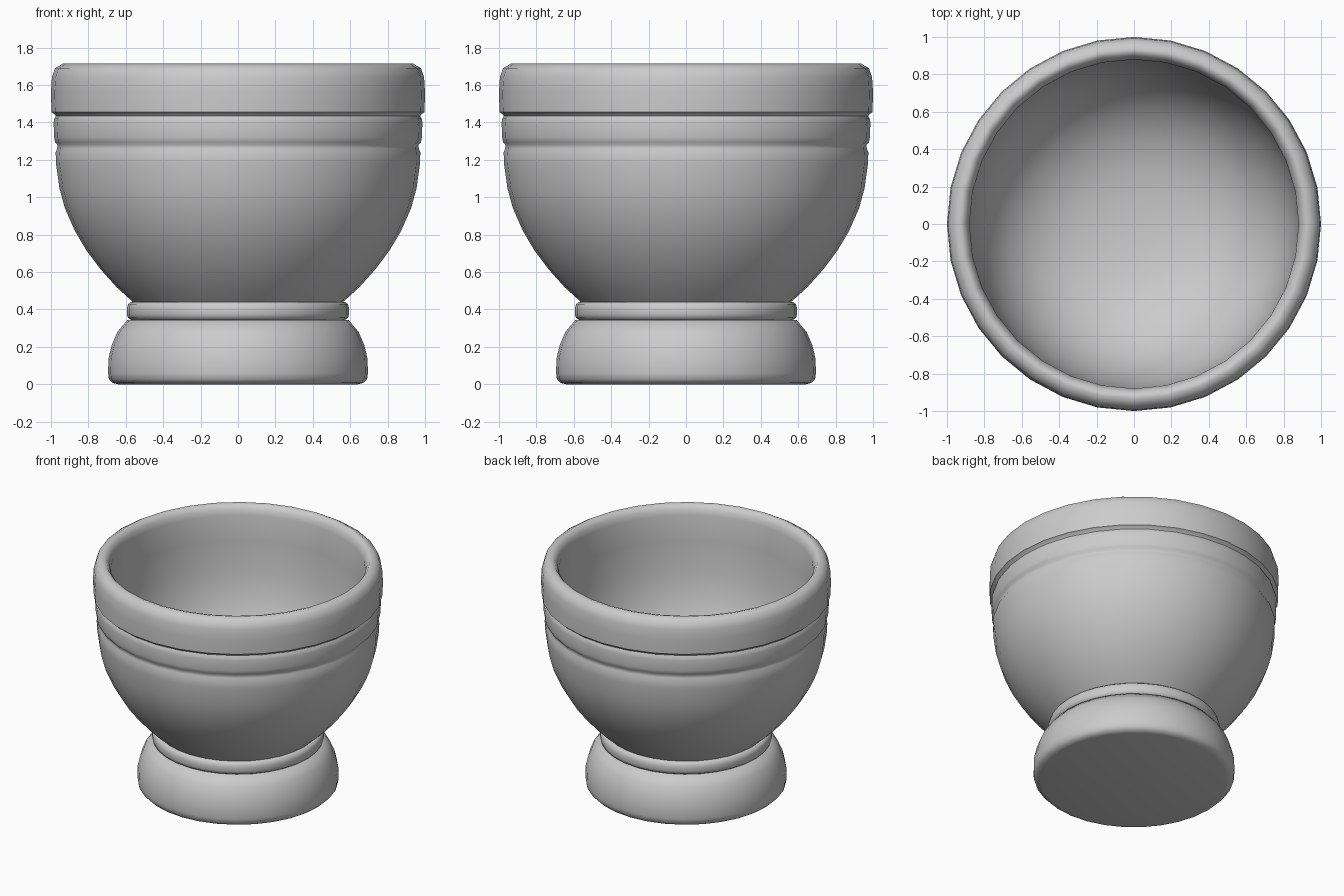
import bpy, bmesh, math

SEGMENTS = 32

# Profile (radius, height) from under the foot, up the outside, over the rim, down the inside
foot = [(0, 0), (0.64, 0), (0.67, 0.007), (0.69, 0.028), (0.695, 0.06), (0.692, 0.14),
        (0.675, 0.21), (0.645, 0.28), (0.59, 0.345), (0.572, 0.345)]
collar = [(0.588, 0.355), (0.594, 0.375), (0.594, 0.405), (0.588, 0.428), (0.572, 0.44)]
body = [(0.562, 0.44), (0.65, 0.52), (0.735, 0.615), (0.81, 0.715), (0.872, 0.82),
        (0.925, 0.94), (0.955, 1.05), (0.973, 1.18), (0.975, 1.24)]
band = [(0.967, 1.26), (0.965, 1.28), (0.978, 1.295), (0.983, 1.32), (0.986, 1.40),
        (0.982, 1.42), (0.974, 1.435), (0.982, 1.445)]
rim = [(0.997, 1.455), (1.0, 1.56), (0.995, 1.64), (0.978, 1.69), (0.935, 1.715),
       (0.91, 1.708), (0.89, 1.68), (0.88, 1.64)]
inside = [(0.878, 1.45), (0.868, 1.22), (0.84, 1.05), (0.79, 0.9), (0.71, 0.76),
          (0.60, 0.65), (0.46, 0.565), (0.30, 0.515), (0.14, 0.495), (0, 0.49)]


def lathe(name, profile):
    bm = bmesh.new()
    verts = [bm.verts.new((r, 0, z)) for r, z in profile]
    edges = [bm.edges.new(pair) for pair in zip(verts, verts[1:])]
    bmesh.ops.spin(bm, geom=verts + edges, cent=(0, 0, 0), axis=(0, 0, 1),
                   angle=2 * math.pi, steps=SEGMENTS, use_merge=True)
    bmesh.ops.remove_doubles(bm, verts=bm.verts, dist=0.0005)
    bmesh.ops.recalc_face_normals(bm, faces=bm.faces)
    mesh = bpy.data.meshes.new(name)
    bm.to_mesh(mesh)
    bm.free()
    obj = bpy.data.objects.new(name, mesh)
    bpy.context.collection.objects.link(obj)
    return obj


# Turned bowl on a rounded foot
bowl = lathe("footed_bowl", foot + collar + body + band + rim + inside)
bpy.context.view_layer.objects.active = bowl
bowl.select_set(True)
bpy.ops.object.shade_smooth_by_angle(angle=math.radians(50))
